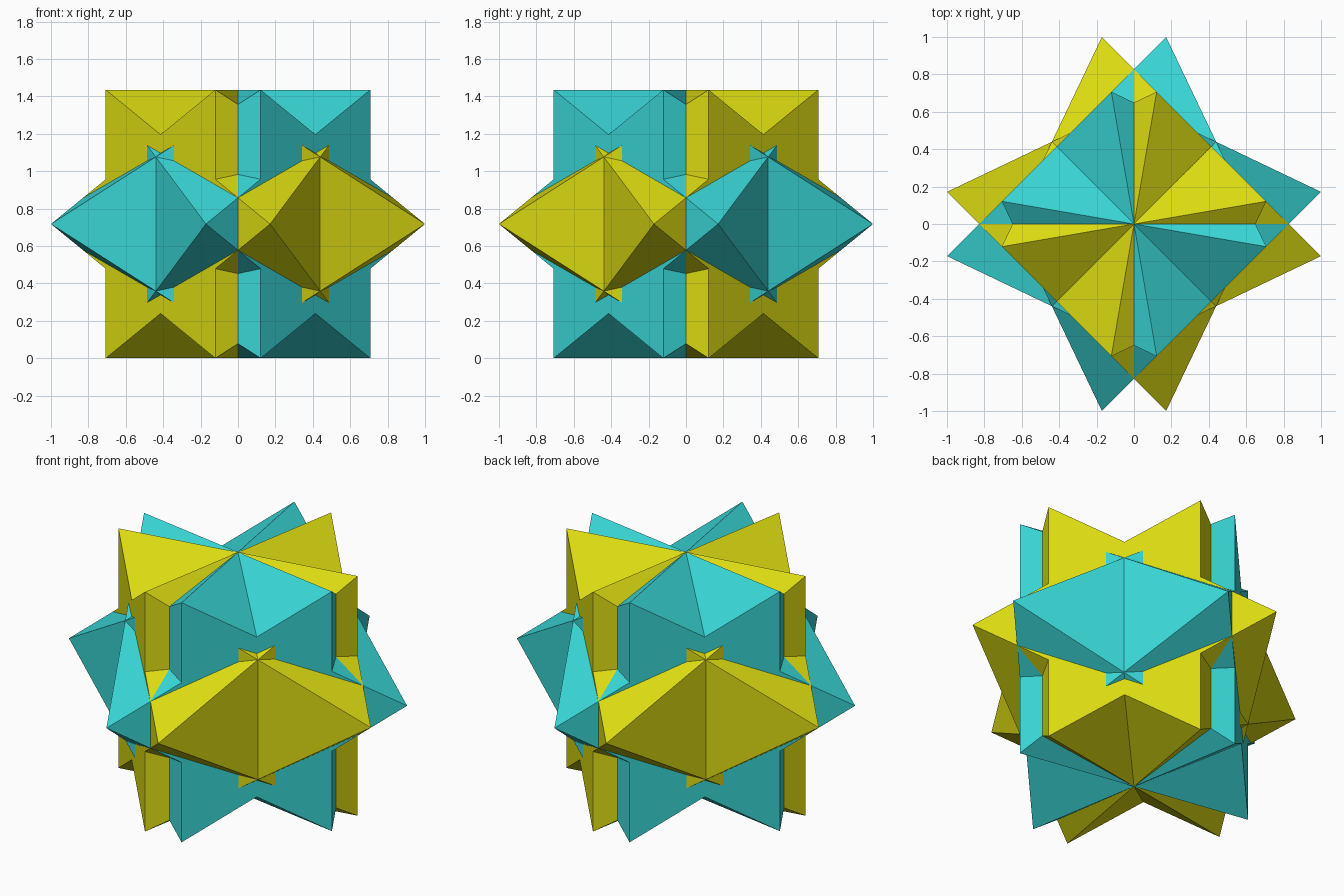
import bpy, bmesh, math
from mathutils import Vector

if "Cube" in bpy.data.objects:
    bpy.data.objects.remove(bpy.data.objects["Cube"])

# Proportions: octahedra seen as three-sided antiprisms lying on their sides
RADIUS = 2 / (math.sqrt(2) + 1)        # circle round each triangular end
HALF = RADIUS / math.sqrt(2)           # half distance between the two ends
CENTRE = Vector((0, 0, RADIUS * math.sqrt(3) / 2))


def material(name, colour):
    mat = bpy.data.materials.new(name)
    mat.diffuse_color = (*colour, 1)
    mat.use_nodes = True
    mat.node_tree.nodes["Principled BSDF"].inputs["Base Color"].default_value = mat.diffuse_color
    return mat


def octahedron(name, turn, side, mat):
    """Octahedron with its three-fold axis level, along a diagonal."""
    along = Vector((-side, 1, 0)).normalized()
    across = Vector((side, 1, 0)).normalized()
    bm = bmesh.new()
    for k in range(3):
        a = math.radians(turn + 120 * k)
        p = across * RADIUS * math.cos(a) + along * HALF
        p.z = RADIUS * math.sin(a)
        bm.verts.new(CENTRE + p)
        bm.verts.new(CENTRE - p)
    bmesh.ops.convex_hull(bm, input=bm.verts[:])
    bmesh.ops.recalc_face_normals(bm, faces=bm.faces[:])
    mesh = bpy.data.meshes.new(name)
    bm.to_mesh(mesh)
    bm.free()
    mesh.materials.append(mat)
    bpy.context.collection.objects.link(bpy.data.objects.new(name, mesh))


cyan = material("cyan", (0.042, 0.68, 0.68))
yellow = material("yellow", (0.70, 0.70, 0.0056))

# Two crossed octahedra per colour, the colours mirroring each other
for label, side, mat in (("cyan", 1, cyan), ("yellow", -1, yellow)):
    octahedron(label + "_octahedron_a", 0, side, mat)
    octahedron(label + "_octahedron_b", 60, side, mat)
